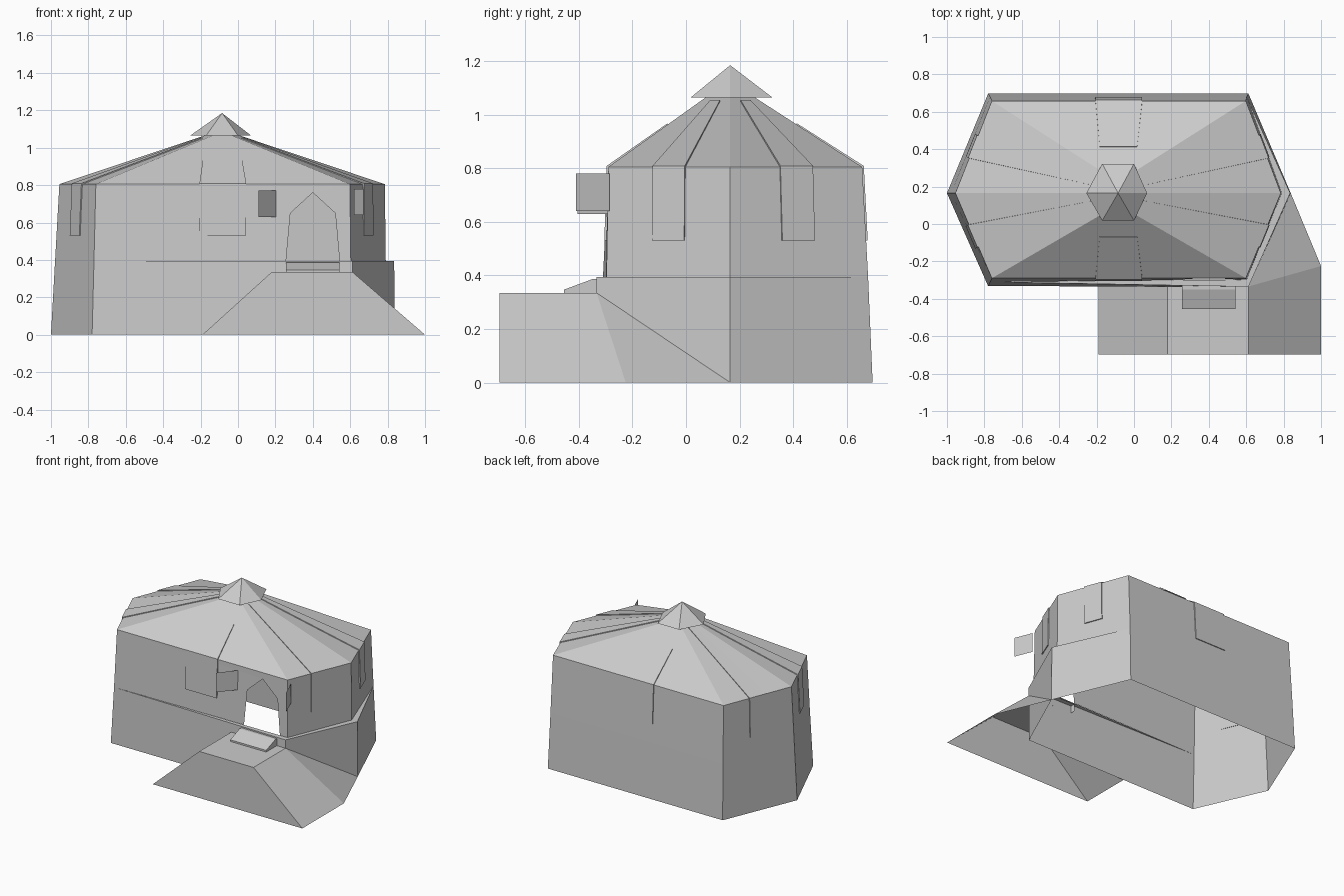
import bpy
from mathutils import Vector

cube = bpy.data.objects.get("Cube")
if cube:
    bpy.data.objects.remove(cube, do_unlink=True)

GREY = (0.6, 0.6, 0.6, 1)
stone = bpy.data.materials.new("plain grey")
stone.use_nodes = True
stone.diffuse_color = GREY
stone.node_tree.nodes["Principled BSDF"].inputs["Base Color"].default_value = GREY


def build(name, faces, thickness=0):
    """Make one flat-shaded object from faces given as lists of points."""
    index, polys = {}, []
    for face in faces:
        polys.append([index.setdefault(tuple(round(c, 5) for c in p), len(index)) for p in face])
    mesh = bpy.data.meshes.new(name)
    mesh.from_pydata(list(index), [], polys)
    mesh.materials.append(stone)
    obj = bpy.data.objects.new(name, mesh)
    bpy.context.collection.objects.link(obj)
    if thickness:
        solid = obj.modifiers.new("thickness", "SOLIDIFY")
        solid.thickness = thickness
        solid.offset = -1
    return obj


def ring(z, left, right, xl, xr, yf, yb, mid=0.165):
    """Six corners, anticlockwise from the left-hand point."""
    return [Vector(p) for p in ((left, mid, z), (xl, yf, z), (xr, yf, z),
                                (right, mid, z), (xr, yb, z), (xl, yb, z))]


def loft(a, b, skip=()):
    n = len(a)
    return [[a[i], a[(i + 1) % n], b[(i + 1) % n], b[i]] for i in range(n) if i not in skip]


# Rings of the hexagonal house, bottom to top
ground = ring(0, -1, 0.838, -0.78, 0.612, -0.332, 0.697)
wall_foot = ring(0.395, -0.978, 0.79, -0.77, 0.603, -0.31, 0.68)
wall_foot[2].y = -0.297
eave = ring(0.805, -0.955, 0.785, -0.76, 0.598, -0.29, 0.658)
crown = ring(1.068, -0.17, 0.0, -0.127, -0.042, 0.078, 0.252)

# Lower wall stands upright at the right-hand corners, leaving a ledge
ledge = [p.copy() for p in wall_foot]
ledge[2] = Vector((0.612, -0.335, 0.395))
ledge[3] = Vector((0.835, 0.165, 0.395))
build("lower_wall", loft(ground, ledge))
build("wall_ledge", [
    [ledge[1], ledge[2], wall_foot[2]],
    [ledge[2], ledge[3], wall_foot[3], wall_foot[2]],
    [ledge[3], wall_foot[4], wall_foot[3]],
])

# Upper wall with a pointed doorway notched out of the front
def front_point(x, z):
    t = (z - 0.395) / 0.41
    return Vector((x, -0.299 + 0.009 * t, z))


doorway = [front_point(*p) for p in ((0.257, 0.395), (0.28, 0.65), (0.4, 0.76), (0.52, 0.65), (0.543, 0.395))]
upper = loft(wall_foot, eave, skip=(1,))
upper.append([wall_foot[1], doorway[0], doorway[1], doorway[2], eave[1]])
upper.append([eave[1], doorway[2], eave[2]])
upper.append([doorway[2], doorway[3], doorway[4], wall_foot[2], eave[2]])
build("upper_wall", upper)

# Roof and its pointed cap
build("roof", loft(eave, crown))
cap = ring(1.065, -0.255, 0.07, -0.17, 0.0, 0.018, 0.322)
tip = Vector((-0.085, 0.165, 1.185))
build("roof_cap", [[cap[i], cap[(i + 1) % 6], tip] for i in range(6)] + [cap[::-1]])

# Thin straps folding from each wall over the eave onto the roof
for i in range(6):
    j = (i + 1) % 6
    wide = i in (1, 4)
    half, half_top, reach = (0.125, 0.1, 0.6) if wide else (0.065, 0.02, 0.93)
    along = (eave[j] - eave[i]).normalized()
    out = along.cross(Vector((0, 0, 1)))
    top_mid = (eave[i] + eave[j]) / 2
    foot_mid = (wall_foot[i] + wall_foot[j]) / 2
    roof_mid = top_mid.lerp((crown[i] + crown[j]) / 2, reach)
    low_mid = top_mid.lerp(foot_mid, 0.67) + out * 0.006
    top_mid = top_mid + out * 0.006 + Vector((0, 0, 0.004))
    roof_mid = roof_mid + Vector((0, 0, 0.005))
    low, fold, high = ([m - along * h, m + along * h] for m, h in
                       ((low_mid, half), (top_mid, half), (roof_mid, half_top)))
    build(f"strap_{i + 1}", [[low[0], low[1], fold[1], fold[0]],
                             [fold[0], fold[1], high[1], high[0]]], 0.008)

# Entrance mound: flat top, sloping sides, upright front
def mound_point(x, y, z=0.0):
    return Vector((x, y, z))


FRONT, BACK, TOP = -0.697, -0.334, 0.335
tl, tr = mound_point(0.18, FRONT, TOP), mound_point(0.612, FRONT, TOP)
bl, br = mound_point(0.18, BACK, TOP), mound_point(0.612, BACK, TOP)
foot_l, foot_r = mound_point(-0.19, FRONT), mound_point(1, FRONT)
back_l, back_r = mound_point(-0.19, BACK), mound_point(1, -0.225)
build("entrance_mound", [
    [tl, tr, br, bl],
    [foot_l, foot_r, tr, tl],
    [foot_l, tl, bl, back_l],
    [foot_r, back_r, br, tr],
    [back_r, ground[3], br],
])

# Doorstep: sloping front and flat threshold
profile = [(-0.455, TOP), (-0.455, 0.347), (-0.35, 0.386), (-0.297, 0.386), (-0.297, TOP)]
side_l, side_r = ([Vector((x, y, z)) for y, z in profile] for x in (0.257, 0.543))
build("doorstep", [[side_l[k], side_r[k], side_r[k + 1], side_l[k + 1]] for k in range(3)]
      + [side_l, side_r[::-1]])

# Hanging boards on both sides of the door
for name, (x0, y0), (x1, y1), z in (("left_board", (0.67, -0.41), (0.62, -0.285), 0.64),
                                    ("right_board", (0.11, -0.405), (0.205, -0.29), 0.63)):
    build(name, [[(x0, y0, z), (x1, y1, z), (x1, y1, z + 0.14), (x0, y0, z + 0.14)]])
